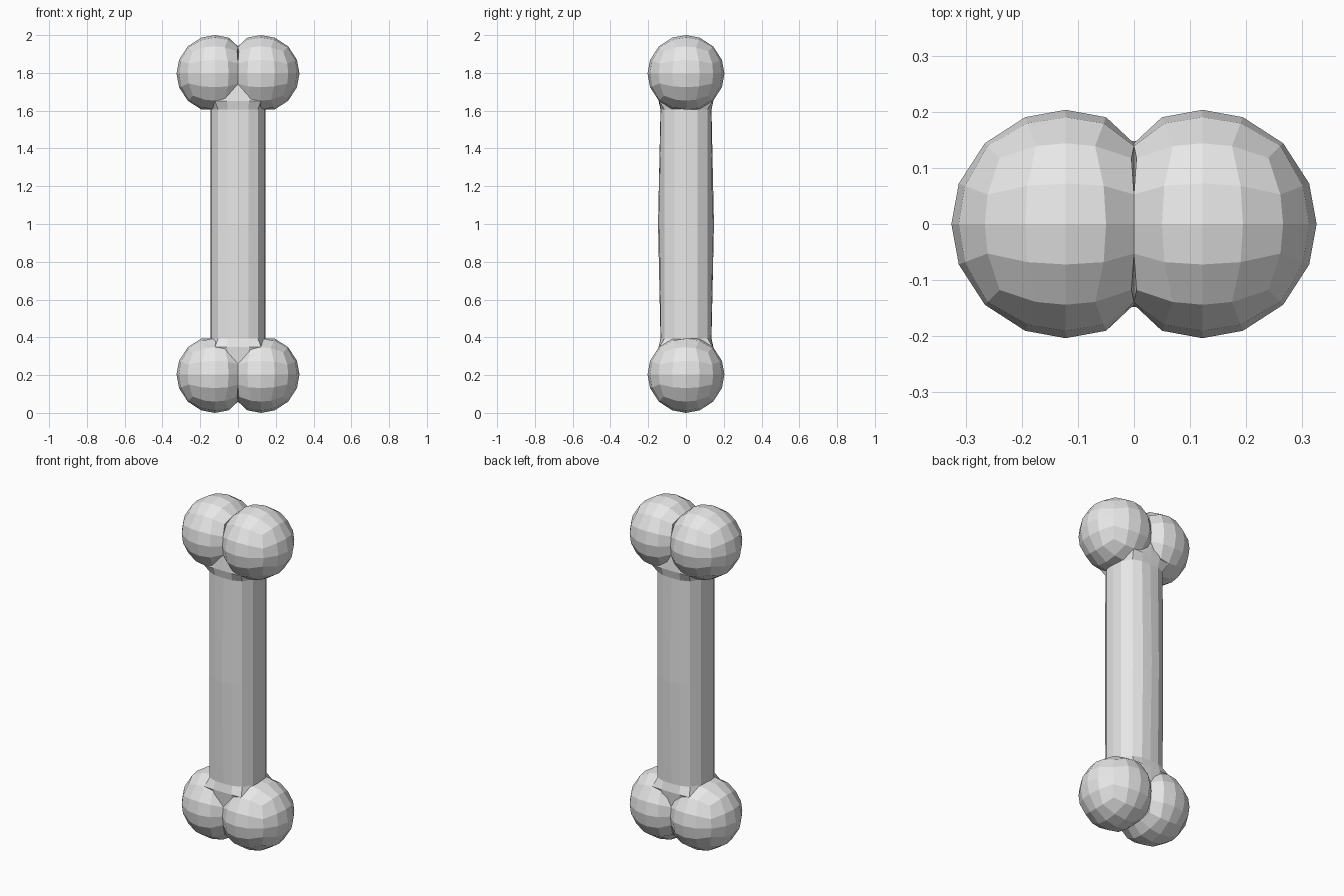
import bpy
import bmesh
from mathutils import Vector

cube = bpy.data.objects.get("Cube")
if cube:
    bpy.data.objects.remove(cube, do_unlink=True)

bone_grey = bpy.data.materials.new("bone_grey")
bone_grey.use_nodes = True
colour = (0.8, 0.8, 0.8, 1)
bone_grey.diffuse_color = colour
bone_grey.node_tree.nodes["Principled BSDF"].inputs["Base Color"].default_value = colour

RADIUS = 0.2035      # knob radius
OFFSET = 0.122       # knob distance from the middle
SHAFT_END = 0.605    # shaft half length
MIDDLE = 1.0


def add_object(name, bm):
    bmesh.ops.recalc_face_normals(bm, faces=bm.faces)
    mesh = bpy.data.meshes.new(name)
    bm.to_mesh(mesh)
    bm.free()
    mesh.materials.append(bone_grey)
    obj = bpy.data.objects.new(name, mesh)
    bpy.context.collection.objects.link(obj)


def add_knob(name, side, end):
    """Spherified cube, flattened where it meets its neighbour and the shaft."""
    bm = bmesh.new()
    bmesh.ops.create_cube(bm, size=2)
    bmesh.ops.subdivide_edges(bm, edges=bm.edges[:], cuts=3, use_grid_fill=True)
    for v in bm.verts:
        # pull the half-way grid lines inwards before projecting
        p = Vector([c * 0.758 if abs(c) < 0.9 else c for c in v.co])
        p = p.normalized() * RADIUS
        x = max(p.x + OFFSET, 0)
        z = max(p.z + MIDDLE - RADIUS, SHAFT_END)
        v.co = (side * x, p.y, MIDDLE + end * z)
    add_object(name, bm)


def full_ring(quarter):
    """Mirror a quarter outline, from +x round to +y, into a closed ring."""
    half = quarter + [(-x, y) for x, y in reversed(quarter[:-1])]
    return half + [(x, -y) for x, y in reversed(half[1:-1])]


# Shaft outlines: ends, swollen middle, flare under the knobs, hidden tip
end_outline = [(0.145, 0), (0.14, 0.06), (0.105, 0.113), (0.055, 0.133), (0, 0.135)]
mid_outline = [(0.145, 0), (0.14, 0.06), (0.105, 0.115), (0.055, 0.141), (0, 0.148)]
flare_outline = [(0.145, 0), (0.14, 0.07), (0.122, 0.142), (0.058, 0.145), (0, 0.145)]
tip_outline = [(0.1, 0), (0.1, 0.06), (0.08, 0.11), (0.05, 0.135), (0, 0.138)]
upper = [(SHAFT_END, end_outline), (0.652, flare_outline), (0.74, tip_outline)]
levels = [(-z, o) for z, o in reversed(upper)] + [(0, mid_outline)] + upper

bm = bmesh.new()
rings = [[bm.verts.new((x, y, MIDDLE + z)) for x, y in full_ring(o)] for z, o in levels]
for low, high in zip(rings, rings[1:]):
    for i in range(len(low)):
        j = (i + 1) % len(low)
        bm.faces.new((low[i], low[j], high[j], high[i]))
bm.faces.new(rings[0])
bm.faces.new(rings[-1])
add_object("shaft", bm)

# Two knobs at each end
for end, end_name in ((1, "upper"), (-1, "lower")):
    for side, side_name in ((1, "left"), (-1, "right")):
        add_knob(f"{end_name}_{side_name}_knob", side, end)
